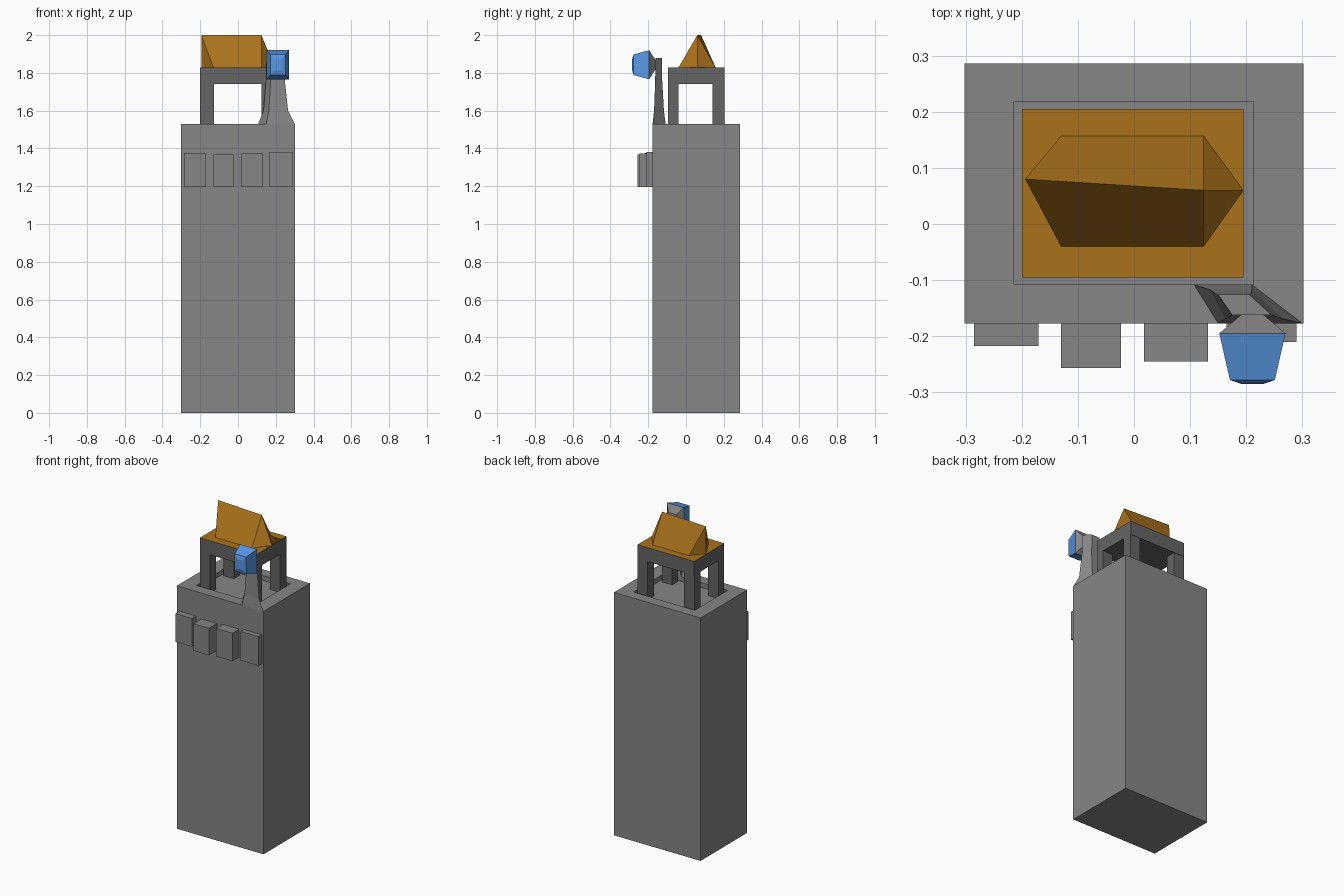
import bpy, bmesh

if "Cube" in bpy.data.objects:
    bpy.data.objects.remove(bpy.data.objects["Cube"])


def material(name, rgb):
    m = bpy.data.materials.new(name)
    m.diffuse_color = (*rgb, 1)
    m.use_nodes = True
    m.node_tree.nodes["Principled BSDF"].inputs["Base Color"].default_value = m.diffuse_color
    return m


orange = material("orange", (0.40, 0.17, 0.011))
blue = material("blue", (0.10, 0.31, 0.78))
grey = material("grey", (0.24, 0.24, 0.24))
dark = material("dark_grey", (0.13, 0.13, 0.13))


def make(name, bm, mat):
    bmesh.ops.recalc_face_normals(bm, faces=bm.faces)
    me = bpy.data.meshes.new(name)
    bm.to_mesh(me)
    bm.free()
    ob = bpy.data.objects.new(name, me)
    bpy.context.collection.objects.link(ob)
    me.materials.append(mat)
    return ob


def loft(name, rings, mat=grey):
    bm = bmesh.new()
    vs = [[bm.verts.new(p) for p in ring] for ring in rings]
    n = len(vs[0])
    for a, b in zip(vs, vs[1:]):
        for i in range(n):
            j = (i + 1) % n
            bm.faces.new((a[i], a[j], b[j], b[i]))
    bm.faces.new(vs[0][::-1])
    bm.faces.new(vs[-1])
    return make(name, bm, mat)


def rect(x0, x1, y0, y1, z):
    return [(x0, y0, z), (x1, y0, z), (x1, y1, z), (x0, y1, z)]


def box(name, x, y, z, mat=grey):
    return loft(name, [rect(*x, *y, z[0]), rect(*x, *y, z[1])], mat)


# Tower body with a shallow recess in its top
outer, inner = (-0.302, 0.302, -0.177, 0.286), (-0.214, 0.213, -0.108, 0.218)
FLOOR = 1.50
loft("tower", [rect(*outer, 0), rect(*outer, 1.53),
               rect(*inner, 1.53), rect(*inner, FLOOR)])

# Four wall blocks of differing depth
for i, (x0, x1, y, z) in enumerate([(-0.285, -0.17, -0.217, 1.375), (-0.13, -0.023, -0.257, 1.367),
                                    (0.018, 0.132, -0.245, 1.373), (0.165, 0.29, -0.21, 1.38)]):
    box(f"wall_block_{i + 1}", (x0, x1), (y, -0.17), (1.197, z))

# Belfry posts and slab; the slab's top face is orange
for xn, x in (("left", (-0.2, -0.127)), ("right", (0.125, 0.195))):
    for yn, y in (("front", (-0.095, -0.04)), ("back", (0.14, 0.203))):
        box(f"post_{yn}_{xn}", x, y, (FLOOR, 1.74), dark)
slab = box("roof_slab", (-0.2, 0.195), (-0.095, 0.205), (1.74, 1.828), dark)
slab.data.materials.append(orange)
for p in slab.data.polygons:
    p.material_index = 1 if p.normal.z > 0.5 else 0

# Roof: skewed ridge, upright prow on the left, folded hip on the right
bm = bmesh.new()
z = 1.828
top_l, top_r = bm.verts.new((-0.194, 0.08, 2)), bm.verts.new((0.124, 0.06, 2))
prow, hip = bm.verts.new((-0.194, 0.08, z)), bm.verts.new((0.195, 0.06, z))
sides = []
for y in (-0.04, 0.157):
    a, b, c = [bm.verts.new((x, y, z)) for x in (-0.13, 0.124, 0.195)]
    sides.append((a, b, c))
    for f in ((prow, a, top_l), (a, b, top_r, top_l), (b, c, hip, top_r)):
        bm.faces.new(f)
(a, b, c), (d, e, f) = sides
bm.faces.new((prow, a, b, c, hip, f, e, d))
make("roof", bm, orange)

# Flared lamp bracket
sections = [(1.53, (0.107, 0.15, 0.30, 0.21), -0.108, -0.177),
            (1.60, (0.135, 0.163, 0.265, 0.21), -0.117, -0.169),
            (1.76, (0.148, 0.173, 0.248, 0.208), -0.126, -0.163),
            (1.88, (0.150, 0.175, 0.245, 0.206), -0.126, -0.162)]
loft("lamp_bracket", [[(x[0], yb, h), (x[1], yf, h), (x[2], yf, h), (x[3], yb, h)]
                      for h, x, yb, yf in sections])


# Lamp: grey back cone and blue tapered head
def ring(y, hx, hz):
    cx, cz = 0.211, 1.843
    return [(cx - hx, y, cz - hz), (cx + hx, y, cz - hz),
            (cx + hx, y, cz + hz), (cx - hx, y, cz + hz)]


loft("lamp_back", [ring(-0.16, 0.018, 0.022), ring(-0.195, 0.059, 0.077)])
loft("lamp_head", [ring(-0.195, 0.059, 0.077), ring(-0.278, 0.04, 0.054),
                   ring(-0.285, 0.02, 0.03)], blue)
